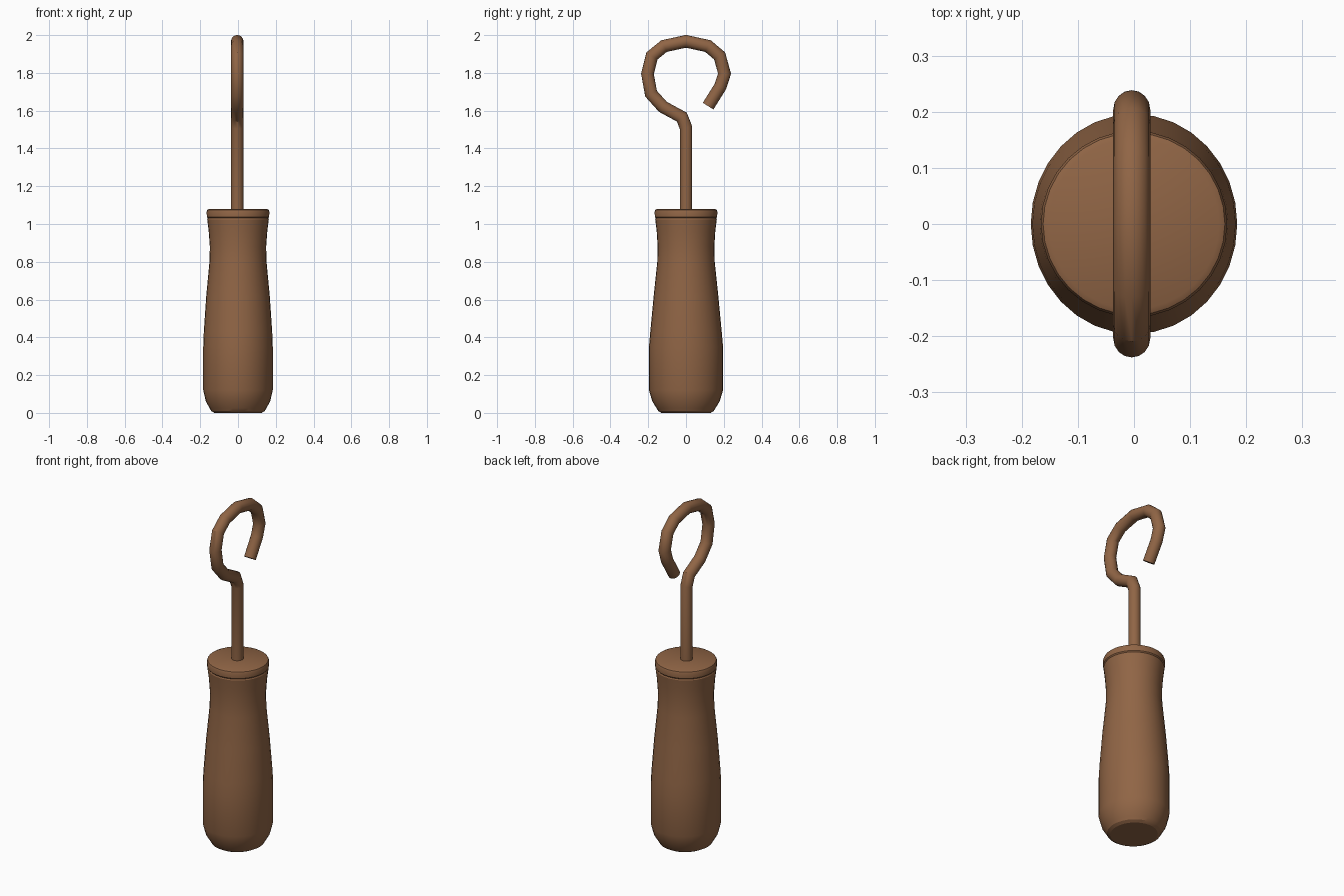
import bpy, bmesh
from math import sin, cos, pi
from mathutils import Vector

if "Cube" in bpy.data.objects:
    bpy.data.objects.remove(bpy.data.objects["Cube"])

wood = bpy.data.materials.new("brown")
wood.diffuse_color = (0.28, 0.13, 0.06, 1)
wood.use_nodes = True
wood.node_tree.nodes["Principled BSDF"].inputs["Base Color"].default_value = wood.diffuse_color


def skin(name, rings, angle):
    """Join equal-sized rings of points into a capped tube."""
    bm = bmesh.new()
    loops = [[bm.verts.new(p) for p in ring] for ring in rings]
    n = len(loops[0])
    for a, b in zip(loops, loops[1:]):
        for i in range(n):
            j = (i + 1) % n
            bm.faces.new((a[i], a[j], b[j], b[i]))
    bm.faces.new(loops[0])
    bm.faces.new(loops[-1])
    bmesh.ops.recalc_face_normals(bm, faces=bm.faces)
    mesh = bpy.data.meshes.new(name)
    bm.to_mesh(mesh)
    bm.free()
    obj = bpy.data.objects.new(name, mesh)
    bpy.context.collection.objects.link(obj)
    mesh.materials.append(wood)
    bpy.ops.object.select_all(action='DESELECT')
    obj.select_set(True)
    bpy.context.view_layer.objects.active = obj
    bpy.ops.object.shade_smooth_by_angle(angle=angle)
    return obj


# Handle: turned grip, slightly oval at its base (x radius, y radius, height)
profile = [
    (.125, .130, 0), (.142, .147, .01), (.150, .156, .025), (.170, .178, .06),
    (.184, .196, .12), (.184, .196, .35), (.181, .189, .43), (.168, .171, .62),
    (.151, .152, .80), (.149, .150, .88), (.155, .155, .96), (.163, .163, 1.025),
    (.160, .160, 1.032), (.165, .165, 1.038), (.166, .166, 1.065),
    (.162, .162, 1.075), (.152, .152, 1.08)]
N = 32
skin("handle", [[(rx * cos(2 * pi * i / N), ry * sin(2 * pi * i / N), z)
                 for i in range(N)] for rx, ry, z in profile], 0.5)

# Hook: round wire swept along an open loop in the y-z plane
path = [(0, 1.06), (0, 1.51), (-.022, 1.566), (-.122, 1.62), (-.185, 1.69),
        (-.204, 1.795), (-.18, 1.89), (-.116, 1.942), (0, 1.967),
        (.116, 1.942), (.178, 1.89), (.204, 1.796), (.182, 1.728), (.117, 1.624)]
pts = [Vector((-.004, y, z)) for y, z in path]
R, S = 0.033, 16
rings = []
for k, p in enumerate(pts):
    d0 = (p - pts[k - 1]).normalized() if k else None
    d1 = (pts[k + 1] - p).normalized() if k < len(pts) - 1 else d0
    d0 = d0 or d1
    t = (d0 + d1).normalized()
    side = Vector((1, 0, 0)).cross(t) / t.dot(d1)   # mitred width
    rings.append([p + R * (Vector((1, 0, 0)) * cos(2 * pi * i / S)
                           + side * sin(2 * pi * i / S)) for i in range(S)])
skin("hook", rings, 0.6)
